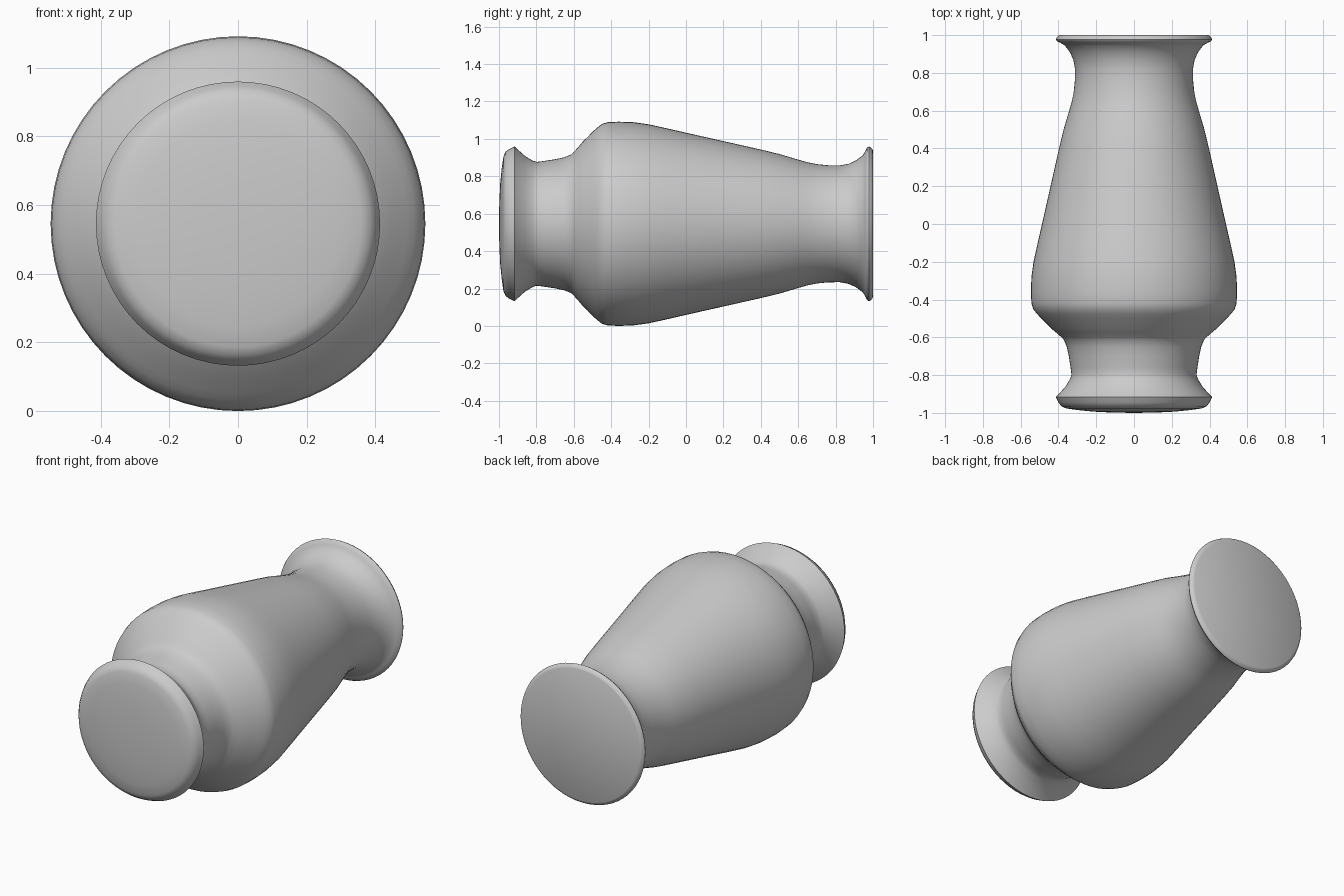
import bpy, bmesh, math

SIDES = 64
AXIS_Z = 0.546

# Lathe profile: (position along y, radius), from domed mouth cap to flat foot
PROFILE = [
    (-0.998, 0.12), (-0.993, 0.22), (-0.985, 0.30), (-0.976, 0.36), (-0.965, 0.385),
    (-0.945, 0.40), (-0.916, 0.414), (-0.908, 0.405), (-0.86, 0.362), (-0.82, 0.338),
    (-0.797, 0.331), (-0.76, 0.336), (-0.70, 0.345), (-0.65, 0.356), (-0.615, 0.37),
    (-0.60, 0.384), (-0.575, 0.412), (-0.55, 0.442), (-0.525, 0.465), (-0.50, 0.492),
    (-0.475, 0.514), (-0.45, 0.534), (-0.42, 0.543), (-0.36, 0.546), (-0.28, 0.543),
    (-0.20, 0.532), (-0.10, 0.510), (0.0, 0.487), (0.2, 0.442), (0.4, 0.397),
    (0.5, 0.373), (0.6, 0.343), (0.65, 0.329), (0.7, 0.319), (0.76, 0.313),
    (0.82, 0.312), (0.87, 0.321), (0.91, 0.340), (0.945, 0.366), (0.958, 0.387),
    (0.968, 0.408), (0.978, 0.414), (0.988, 0.409), (0.996, 0.400), (1.0, 0.392),
]

clay = bpy.data.materials.new("grey clay")
clay.diffuse_color = (0.6, 0.6, 0.6, 1.0)

# Vase body lying on its side along y
bm = bmesh.new()
rings = []
for y, r in PROFILE:
    rings.append([bm.verts.new((r * math.cos(2 * math.pi * i / SIDES), y,
                                AXIS_Z + r * math.sin(2 * math.pi * i / SIDES)))
                  for i in range(SIDES)])
for a, b in zip(rings, rings[1:]):
    for i in range(SIDES):
        j = (i + 1) % SIDES
        bm.faces.new((a[i], a[j], b[j], b[i]))

# Domed front cap and flat back cap
for y, ring in ((-1.0, rings[0]), (1.0, rings[-1])):
    tip = bm.verts.new((0, y, AXIS_Z))
    for i in range(SIDES):
        bm.faces.new((tip, ring[i], ring[(i + 1) % SIDES]))

bmesh.ops.recalc_face_normals(bm, faces=bm.faces)
mesh = bpy.data.meshes.new("vase")
bm.to_mesh(mesh)
bm.free()
vase = bpy.data.objects.new("vase", mesh)
bpy.context.collection.objects.link(vase)
mesh.materials.append(clay)

# Smooth body with crisp rim edges
bpy.context.view_layer.objects.active = vase
vase.select_set(True)
bpy.ops.object.shade_smooth_by_angle(angle=math.radians(35))
